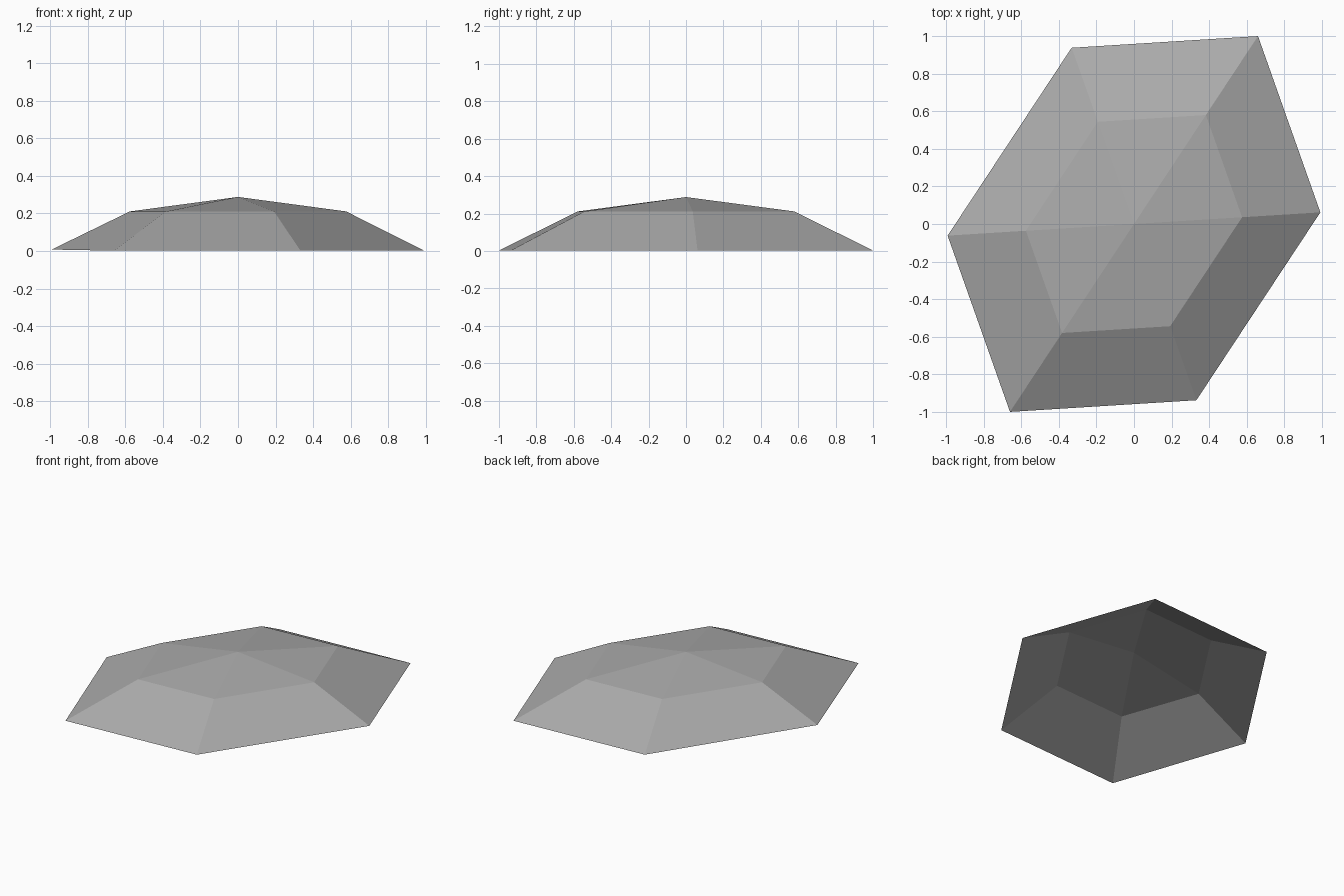
import bpy
import bmesh
from mathutils import Vector

cube = bpy.data.objects.get("Cube")
if cube:
    bpy.data.objects.remove(cube, do_unlink=True)

# One flat grey for the whole shell
grey = bpy.data.materials.new("stone_grey")
grey.use_nodes = True
colour = (0.4, 0.4, 0.4, 1)
grey.diffuse_color = colour
shader = grey.node_tree.nodes["Principled BSDF"]
shader.inputs["Base Color"].default_value = colour
shader.inputs["Roughness"].default_value = 0.9

# Sheared hexagon: two corners define all six by symmetry
a = Vector((0.992, 0.062, 0))
b = Vector((-0.332, 0.938, 0))
corners = [a, a + b, b, -a, -a - b, -b]


def ring(bm, scale, height):
    return [bm.verts.new(c * scale + Vector((0, 0, height))) for c in corners]


# Open, faceted dome: sloping skirt below a shallow six-sided cap
bm = bmesh.new()
rim = ring(bm, 1, 0.002)
rim[3].co.z = 0.008
shoulder = ring(bm, 0.58, 0.211)
apex = bm.verts.new((0, 0, 0.288))
for i in range(6):
    j = (i + 1) % 6
    bm.faces.new((rim[i], rim[j], shoulder[j], shoulder[i]))
    bm.faces.new((shoulder[i], shoulder[j], apex))

mesh = bpy.data.meshes.new("faceted_dome")
bm.to_mesh(mesh)
bm.free()
mesh.materials.append(grey)
dome = bpy.data.objects.new("faceted_dome", mesh)
bpy.context.collection.objects.link(dome)
